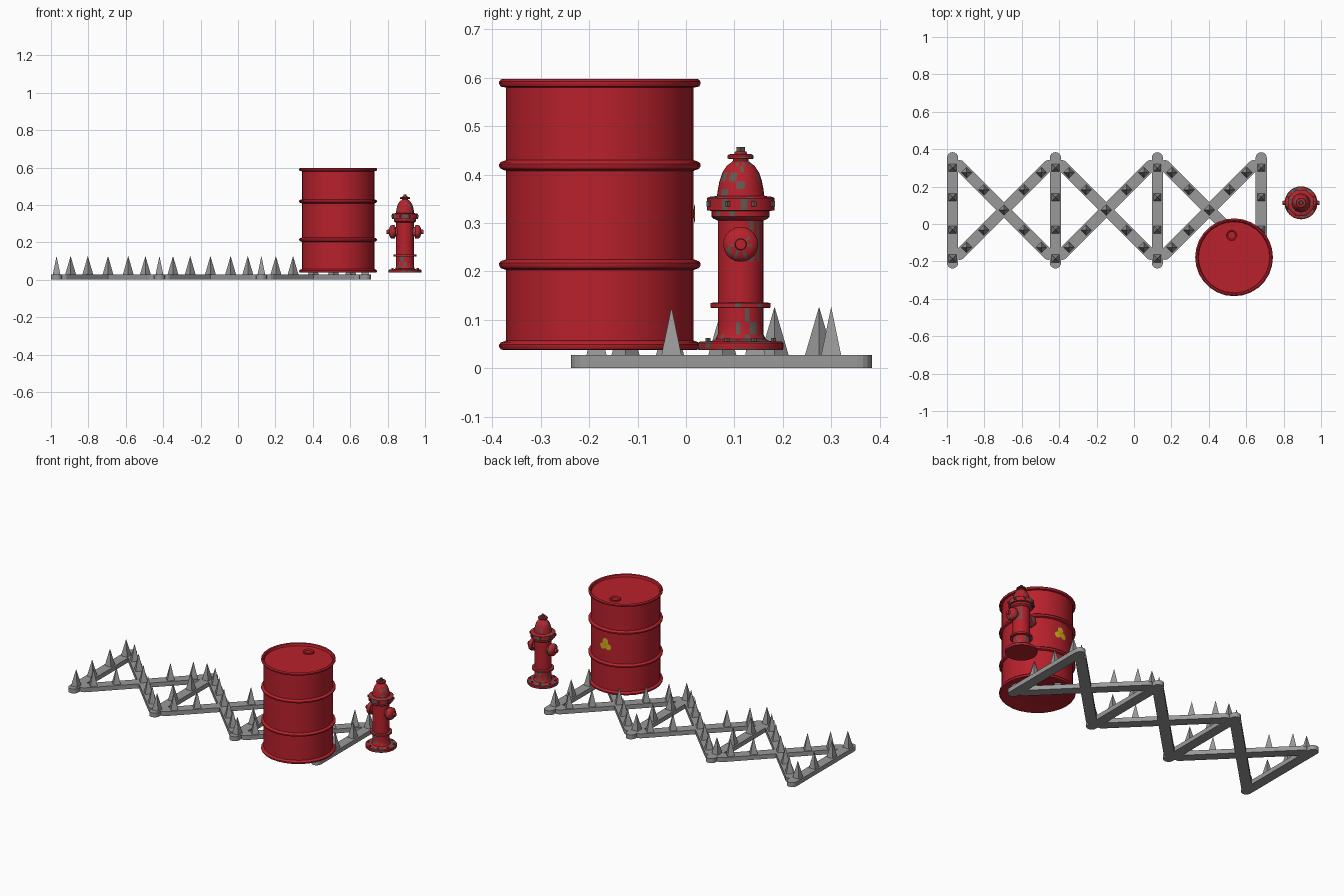
import bpy, bmesh, math, random
from mathutils import Matrix, Vector

if "Cube" in bpy.data.objects:
    bpy.data.objects.remove(bpy.data.objects["Cube"])

random.seed(4)


def material(name, rgb):
    m = bpy.data.materials.new(name)
    m.diffuse_color = (*rgb, 1)
    m.use_nodes = True
    m.node_tree.nodes["Principled BSDF"].inputs["Base Color"].default_value = m.diffuse_color
    return m


RED = material("red paint", (0.48, 0.015, 0.025))
STEEL = material("grey steel", (0.32, 0.32, 0.32))
WORN = material("worn metal", (0.13, 0.10, 0.085))
YELLOW = material("warning yellow", (0.62, 0.45, 0.01))


def finish(bm, name, mats, smooth=None):
    bmesh.ops.recalc_face_normals(bm, faces=bm.faces)
    me = bpy.data.meshes.new(name)
    bm.to_mesh(me)
    bm.free()
    for m in mats:
        me.materials.append(m)
    ob = bpy.data.objects.new(name, me)
    bpy.context.collection.objects.link(ob)
    if smooth:
        bpy.context.view_layer.objects.active = ob
        ob.select_set(True)
        bpy.ops.object.shade_smooth_by_angle(angle=math.radians(smooth))
        ob.select_set(False)
    return ob


def lathe(name, profile, n, matrix, mats, smooth=35, worn=None):
    """Spin (radius, height) points round z; worn(height) gives the share of bare-metal faces."""
    bm = bmesh.new()
    rings = []
    for r, z in profile:
        rings.append([bm.verts.new((r * math.cos(2 * math.pi * i / n),
                                    r * math.sin(2 * math.pi * i / n), z)) for i in range(n)])
    for a, b in zip(rings, rings[1:]):
        for i in range(n):
            j = (i + 1) % n
            f = bm.faces.new((a[i], a[j], b[j], b[i]))
            if worn and random.random() < worn(f.calc_center_median().z):
                f.material_index = 1
    bm.faces.new(rings[0][::-1])
    bm.faces.new(rings[-1])
    bm.transform(matrix)
    return finish(bm, name, mats, smooth)


# ---- spike strip: round-ended flat bars with pyramid spikes ----
BAR_R, BAR_H, MID_Y = 0.03, 0.027, 0.075


def bar(name, x, y, half, angle):
    bm = bmesh.new()
    outline = []
    for side in (1, -1):
        for k in range(9):
            t = math.pi * k / 8 + (0 if side == 1 else math.pi)
            outline.append(bm.verts.new((BAR_R * math.cos(t), side * half + BAR_R * math.sin(t), 0)))
    face = bm.faces.new(outline)
    ext = bmesh.ops.extrude_face_region(bm, geom=[face])
    bmesh.ops.translate(bm, vec=(0, 0, BAR_H),
                        verts=[v for v in ext["geom"] if isinstance(v, bmesh.types.BMVert)])
    bm.transform(Matrix.Translation((x, y, 0)) @ Matrix.Rotation(angle, 4, 'Z'))
    finish(bm, name, [STEEL])


def spikes(name, spots, angle):
    bm = bmesh.new()
    for x, y in spots:
        bmesh.ops.create_cone(
            bm, cap_ends=True, segments=4, radius1=0.03, radius2=0, depth=0.103,
            matrix=Matrix.Translation((x, y, 0.0755)) @ Matrix.Rotation(angle, 4, 'Z'))
    bmesh.ops.remove_doubles(bm, verts=bm.verts, dist=1e-5)
    finish(bm, name, [STEEL])


cross_x = [-0.97, -0.42, 0.125, 0.68]
for x in cross_x:
    bar("cross_bar", x, 0.073, 0.281, 0)
    spikes("cross_bar_spikes", [(x, y) for y in (0.30, 0.143, -0.03, -0.185)], math.pi / 4)
for x0, x1 in zip(cross_x, cross_x[1:]):
    xm = (x0 + x1) / 2
    spots = [(xm, MID_Y)]
    for s in (1, -1):
        bar("diagonal_bar", xm, MID_Y, 0.335, s * math.pi / 4)
        spots += [(xm + s * d, MID_Y - d) for d in (-0.2, -0.108, 0.108, 0.2)]
    spikes("diagonal_spikes", spots, 0)

# ---- steel drum ----
DX, DY, DR = 0.535, -0.178, 0.194
drum = [(0.18, 0.045), (0.2, 0.038)]
for z in (0.046, 0.214, 0.419, 0.589):
    drum += [(DR, z - 0.011)] if 0.1 < z < 0.5 else ([(DR, z - 0.009)] if z > 0.5 else [])
    drum += [(0.205, z - 0.007), (0.208, z - 0.002), (0.208, z + 0.003), (0.205, z + 0.007)]
    drum += [(DR, z + 0.011)] if z < 0.5 else [(0.201, z + 0.009), (0.194, z + 0.006), (0.19, 0.582)]
lathe("drum", drum, 28, Matrix.Translation((DX, DY, 0)), [RED])
lathe("drum_bung", [(0.032, 0.58), (0.032, 0.588), (0.027, 0.591), (0.022, 0.588), (0.02, 0.584)],
      20, Matrix.Translation((0.522, -0.06, 0)), [RED])

# warning trefoil, wrapped onto the back of the drum
bm = bmesh.new()
for k in range(3):
    t = math.pi / 2 + k * 2 * math.pi / 3
    cx, cz = 0.021 * math.cos(t), 0.021 * math.sin(t)
    ring = []
    for r in (0.019, 0.007):
        ring.append([])
        for i in range(16):
            a = 2 * math.pi * i / 16
            u, w = cx + r * math.cos(a), cz + r * math.sin(a)
            ring[-1].append(bm.verts.new((DX + u, DY + math.sqrt(0.197 ** 2 - u * u), 0.33 + w)))
    for i in range(16):
        j = (i + 1) % 16
        bm.faces.new((ring[0][i], ring[1][i], ring[1][j], ring[0][j]))
    bm.faces.new(ring[1][::-1])
bmesh.ops.recalc_face_normals(bm, faces=bm.faces)
if sum(f.normal.y for f in bm.faces) < 0:
    bmesh.ops.reverse_faces(bm, faces=bm.faces)
me = bpy.data.meshes.new("drum_warning_mark")
bm.to_mesh(me)
bm.free()
me.materials.append(YELLOW)
bpy.context.collection.objects.link(bpy.data.objects.new("drum_warning_mark", me))

# ---- hydrant ----
HX, HY = 0.893, 0.113
at = Matrix.Translation((HX, HY, 0))
body = [(0.087, 0.038), (0.088, 0.041), (0.088, 0.052), (0.085, 0.055), (0.06, 0.056),
        (0.052, 0.06), (0.047, 0.07), (0.047, 0.095), (0.047, 0.124), (0.062, 0.125), (0.062, 0.135),
        (0.047, 0.136), (0.047, 0.22), (0.047, 0.305), (0.056, 0.309), (0.06, 0.313), (0.06, 0.325),
        (0.07, 0.326), (0.07, 0.351), (0.066, 0.354), (0.049, 0.356), (0.047, 0.37), (0.044, 0.386),
        (0.038, 0.404), (0.029, 0.418), (0.016, 0.428), (0.016, 0.432), (0.027, 0.433),
        (0.027, 0.439), (0.024, 0.442), (0.013, 0.443), (0.012, 0.448)]


def wear(z):
    if z < 0.14:
        return 0.3
    return 0.03 if z < 0.3 else 0.2


lathe("hydrant_body", body, 32, at, [RED, WORN], worn=wear)
lathe("hydrant_top_nut", [(0.009, 0.445), (0.009, 0.457)], 5, at, [WORN], smooth=None)

# flange bolts
for z, r, n in ((0.056, 0.073, 8), (0.34, 0.071, 8)):
    for k in range(n):
        a = 2 * math.pi * (k + 0.5) / n
        lathe("hydrant_bolt", [(0.006, z - 0.006), (0.006, z + 0.006)], 6,
              Matrix.Translation((HX + r * math.cos(a), HY + r * math.sin(a), z * 0)), [WORN], smooth=None)

# side outlets with caps
cap = [(0.026, 0.03), (0.026, 0.052), (0.035, 0.054), (0.036, 0.058), (0.036, 0.07),
       (0.033, 0.077), (0.024, 0.083), (0.012, 0.086), (0.011, 0.098)]
for side in (1, -1):
    turn = Matrix.Rotation(side * math.pi / 2, 4, 'Y')
    lathe("hydrant_outlet_cap", cap, 24, Matrix.Translation((HX, HY, 0.256)) @ turn,
          [RED, WORN], worn=lambda z: 0.25)
